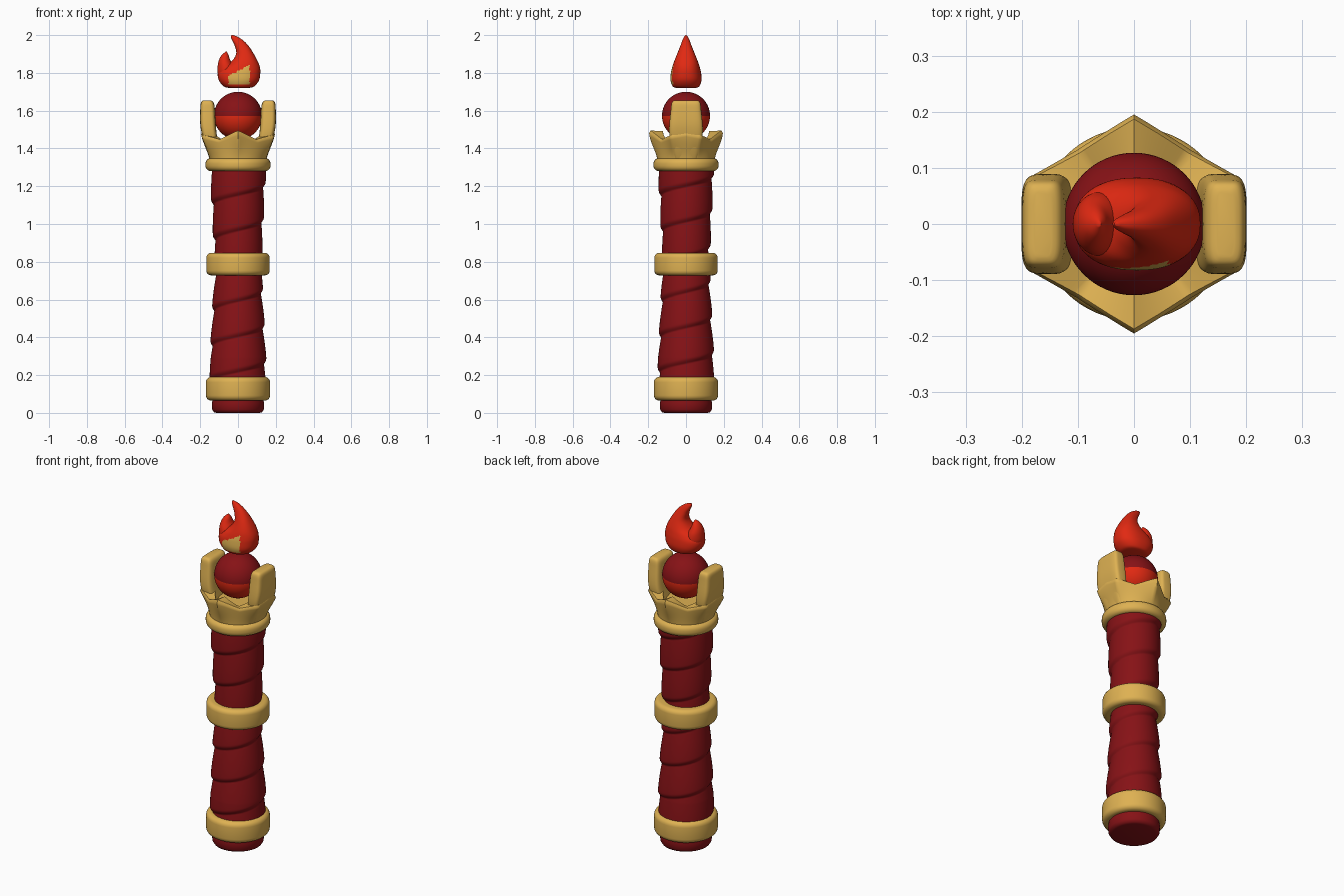
import bpy, math
from math import sin, cos, pi, radians

if "Cube" in bpy.data.objects:
    bpy.data.objects.remove(bpy.data.objects["Cube"])


def material(name, rgb):
    m = bpy.data.materials.new(name)
    m.diffuse_color = (*rgb, 1)
    m.use_nodes = True
    m.node_tree.nodes["Principled BSDF"].inputs["Base Color"].default_value = m.diffuse_color
    return m


DARK = material("dark red", (0.24, 0.006, 0.008))
BRIGHT = material("bright red", (0.75, 0.022, 0.006))
GOLD = material("gold", (0.73, 0.44, 0.085))


def rings_object(name, rings, mats, closed=False, rule=None, angle=45):
    """Skin a stack of equal-sized point rings; cap the ends unless closed."""
    n, k = len(rings[0]), len(rings)
    verts = [p for r in rings for p in r]
    faces = []
    for i in range(k if closed else k - 1):
        a, b = i * n, ((i + 1) % k) * n
        for j in range(n):
            q = (j + 1) % n
            faces.append((a + j, a + q, b + q, b + j))
    if not closed:
        faces.append(tuple(reversed(range(n))))
        faces.append(tuple(range((k - 1) * n, k * n)))
    me = bpy.data.meshes.new(name)
    me.from_pydata(verts, [], faces)
    for m in mats:
        me.materials.append(m)
    for p in me.polygons:
        p.use_smooth = True
        if rule:
            p.material_index = rule(p.center)
    me.set_sharp_from_angle(angle=radians(angle))
    ob = bpy.data.objects.new(name, me)
    bpy.context.collection.objects.link(ob)
    return ob


def circle(r, z, n=64):
    return [(r * cos(2 * pi * j / n), r * sin(2 * pi * j / n), z) for j in range(n)]


def spline(rows, steps):
    """Catmull-Rom interpolation of section rows."""
    out = []
    for i in range(len(rows) - 1):
        a, b, c, d = (rows[max(0, min(len(rows) - 1, i + o))] for o in (-1, 0, 1, 2))
        for s in range(steps):
            t = s / steps
            out.append([0.5 * (2 * q + (r - p) * t + (2 * p - 5 * q + 4 * r - w) * t * t
                               + (3 * q - p - 3 * r + w) * t ** 3)
                        for p, q, r, w in zip(a, b, c, d)])
    return out + [list(rows[-1])]


def loft(name, rows, mats, power=2.0, n=48, steps=5, rule=None, angle=60):
    """Superellipse sections from rows of (z, centre x, half x, half y)."""
    rings = []
    for z, cx, rx, ry in spline(rows, steps):
        ring = []
        for j in range(n):
            c, s = cos(2 * pi * j / n), sin(2 * pi * j / n)
            ring.append((cx + max(rx, 0.0005) * math.copysign(abs(c) ** (2 / power), c),
                         max(ry, 0.0005) * math.copysign(abs(s) ** (2 / power), s), z))
        rings.append(ring)
    return rings_object(name, rings, mats, rule=rule, angle=angle)


# Twisted shaft: one right-handed spiral band, waisted under the middle ring
LEAD = 0.187


def shaft_radius(th, z):
    base = 0.118 + 0.024 * min(1, abs(z - 0.79) / 0.5)
    p = ((z - 1.10) / LEAD - (th - pi) / (2 * pi)) % 1
    bump = math.sin(p / 0.16 * pi / 2) if p < 0.16 else 1 - 0.85 * ((p - 0.16) / 0.84) ** 1.6
    return base - 0.007 + 0.015 * bump


shaft = []
N = 64
for i in range(241):
    z = 0.08 + 1.24 * i / 240
    ring = []
    for j in range(N):
        th = 2 * pi * j / N
        r = shaft_radius(th, z)
        ring.append((r * cos(th), r * sin(th), z))
    shaft.append(ring)
rings_object("twisted_shaft", shaft, [DARK], angle=75)

# Rounded butt below the lowest ring
rings_object("shaft_butt", [circle(r, z) for r, z in
             ((0.115, 0), (0.128, 0.004), (0.137, 0.018), (0.138, 0.05), (0.132, 0.09))], [DARK])


# Gold bands
def band(name, z0, z1, r, bev):
    inner = 0.10
    prof = [(inner, z0)]
    for zc, start in ((z0 + bev, -90), (z1 - bev, 0)):
        for k in range(6):
            a = radians(start + 18 * k)
            prof.append((r - bev + bev * cos(a), zc + bev * sin(a)))
    prof.append((inner, z1))
    rings_object(name, [circle(a, b) for a, b in prof], [GOLD], closed=True)


band("lower_band", 0.065, 0.19, 0.17, 0.028)
band("middle_band", 0.728, 0.847, 0.168, 0.026)
band("collar_band", 1.28, 1.348, 0.172, 0.028)


# Flared cup with a point at front and back
def rim_radius(th):
    c, s = abs(cos(th)), abs(sin(th))
    return min(0.195 / (s + 0.575 * c), 0.195 / max(c, 0.01))


def rim_height(th):
    a = abs(math.degrees(math.asin(min(1, abs(sin(th))))))
    if a > 52:
        return 1.448 + 0.047 * ((a - 52) / 38) ** 1.1
    return 1.448 + 0.04 * ((52 - a) / 52)


cup = []
M = 96
for t in [k / 12 for k in range(13)]:
    ring = []
    for j in range(M):
        th = 2 * pi * j / M
        z = 1.335 + (rim_height(th) - 1.335) * t
        f = min(1, max(0, (z - 1.335) / 0.14))
        f = f * f * (3 - 2 * f) * 0.5 + f * 0.5
        r = 0.15 + (rim_radius(th) - 0.15) * f
        if t == 1:
            r -= 0.008
        ring.append((r * cos(th), r * sin(th), z))
    cup.append(ring)
for inset, drop in ((0.122, 0.004), (0.115, 0.05)):
    cup.append([(inset * cos(2 * pi * j / M), inset * sin(2 * pi * j / M),
                 rim_height(2 * pi * j / M) - drop) for j in range(M)])
rings_object("crown_cup", cup, [GOLD], angle=50)

# Two broad upright prongs gripping the orb
for side, label in ((-1, "left"), (1, "right")):
    rows = [(1.345, 0.120, 0.028, 0.060), (1.41, 0.137, 0.036, 0.075),
            (1.47, 0.151, 0.039, 0.088), (1.53, 0.159, 0.041, 0.088),
            (1.60, 0.161, 0.039, 0.081), (1.635, 0.162, 0.036, 0.077),
            (1.65, 0.163, 0.028, 0.070), (1.655, 0.163, 0.016, 0.058)]
    ob = loft(label + "_prong", [(z, side * x, rx, ry) for z, x, rx, ry in rows],
              [GOLD], power=4.5, steps=3)

# Orb: bright lower half, dark upper half
orb = []
for i in range(41):
    a = -pi / 2 + pi * i / 40
    orb.append(circle(max(0.0005, 0.127 * cos(a)), 1.573 + 0.127 * sin(a)))
rings_object("orb", orb, [DARK, BRIGHT], rule=lambda c: 1 if c.z < 1.573 else 0)


# Floating flame with a gold patch low on the front
def flame_rule(c):
    return 1 if c.y < -0.02 and -0.05 < c.x < 0.062 and 1.742 < c.z < 1.81 + 0.5 * c.x else 0


loft("flame_body", [(1.72, 0.005, 0.050, 0.050), (1.728, 0.005, 0.080, 0.070),
                    (1.76, 0.005, 0.106, 0.082), (1.80, 0.006, 0.112, 0.080),
                    (1.83, 0.018, 0.098, 0.073), (1.86, 0.035, 0.070, 0.063),
                    (1.90, 0.037, 0.047, 0.047), (1.94, 0.021, 0.037, 0.031),
                    (1.97, 0.000, 0.030, 0.020), (1.99, -0.019, 0.019, 0.011),
                    (2.0, -0.031, 0.004, 0.003)],
     [BRIGHT, GOLD], power=2.3, n=64, rule=flame_rule)
loft("flame_side_tongue", [(1.76, -0.045, 0.045, 0.050), (1.80, -0.056, 0.052, 0.058),
                           (1.84, -0.066, 0.041, 0.052), (1.87, -0.071, 0.029, 0.038),
                           (1.895, -0.068, 0.018, 0.022), (1.912, -0.062, 0.003, 0.004)],
     [BRIGHT])
